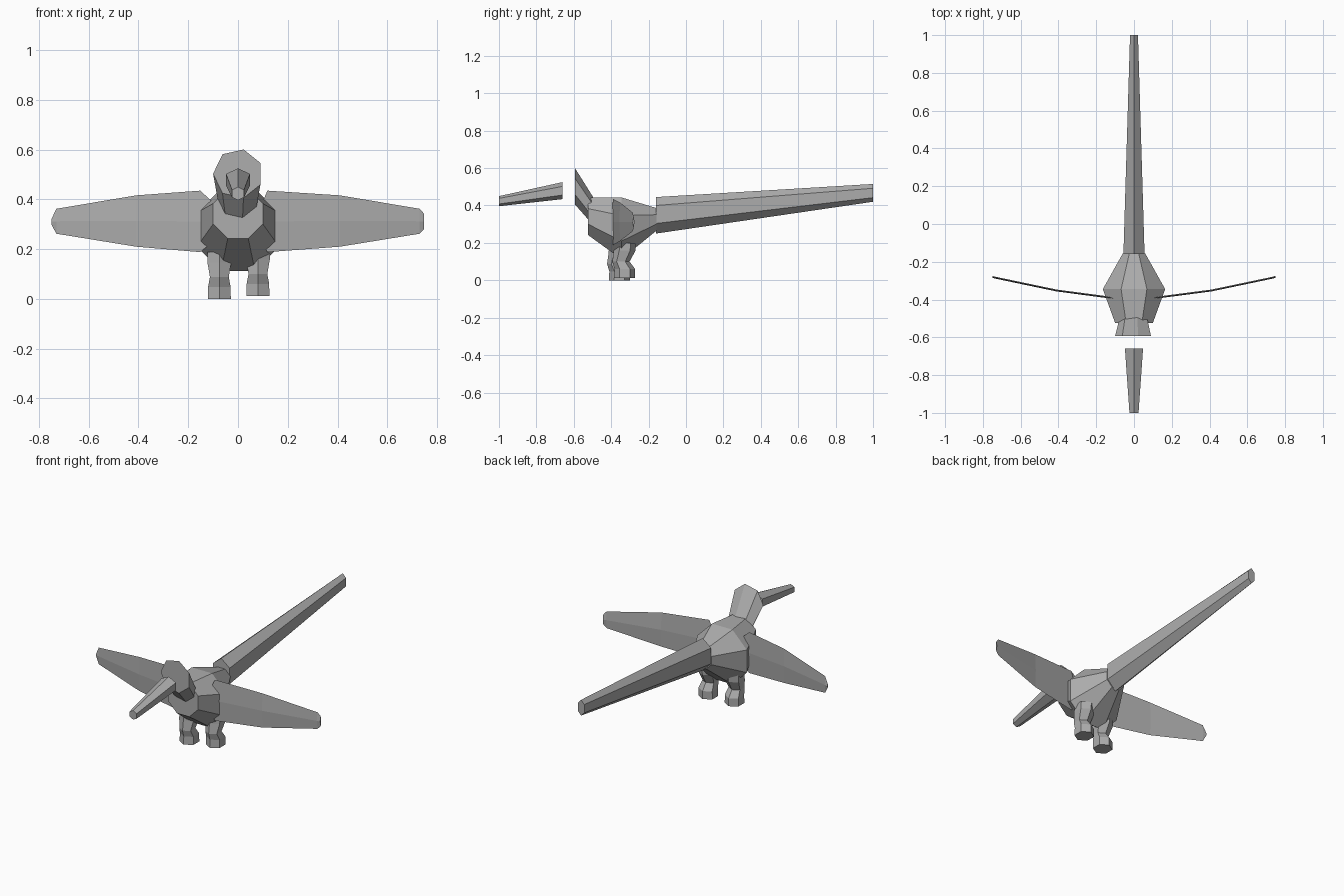
import bpy
import bmesh
from math import sin, cos, pi, radians

if "Cube" in bpy.data.objects:
    bpy.data.objects.remove(bpy.data.objects["Cube"], do_unlink=True)

GREY = (0.42, 0.42, 0.42, 1)
grey = bpy.data.materials.new("plain grey")
grey.use_nodes = True
grey.diffuse_color = GREY
grey.node_tree.nodes["Principled BSDF"].inputs["Base Color"].default_value = GREY


def loft(name, rings):
    """Skin a list of equal-length point rings and cap both ends."""
    bm = bmesh.new()
    loops = [[bm.verts.new(p) for p in ring] for ring in rings]
    for a, b in zip(loops, loops[1:]):
        for i in range(len(a)):
            j = (i + 1) % len(a)
            bm.faces.new((a[i], a[j], b[j], b[i]))
    bm.faces.new(loops[0])
    bm.faces.new(loops[-1])
    bmesh.ops.recalc_face_normals(bm, faces=bm.faces)
    mesh = bpy.data.meshes.new(name)
    bm.to_mesh(mesh)
    bm.free()
    mesh.materials.append(grey)
    obj = bpy.data.objects.new(name, mesh)
    bpy.context.collection.objects.link(obj)
    return obj


def circle(n, radius, start=0):
    """Regular polygon as (u, v) pairs, start angle in degrees."""
    angles = [radians(start) + 2 * pi * i / n for i in range(n)]
    return [(radius * cos(a), radius * sin(a)) for a in angles]


def upright_ring(y, z, n, radius, start):
    return [(u, y, z + v) for u, v in circle(n, radius, start)]


def spar_ring(y, half_width, top, upper, lower, bottom):
    """Six-sided section with a ridge along the top and bottom."""
    w = half_width
    return [(0, y, top), (w, y, upper), (w, y, lower),
            (0, y, bottom), (-w, y, lower), (-w, y, upper)]


# Body: three octagons, widest at the middle
flat = 1 / cos(pi / 8)
loft("body", [upright_ring(y, z, 8, r * flat, 22.5) for y, z, r in
              ((-0.524, 0.342, 0.1), (-0.345, 0.278, 0.165), (-0.157, 0.326, 0.06))])

# Head and neck: a seven-sided funnel opening forward
loft("head", [upright_ring(-0.594, 0.503, 7, 0.1, 77),
              upright_ring(-0.47, 0.334, 7, 0.07, 77)])

# Beak and tail: tapered ridged spars
loft("beak", [spar_ring(-1, 0.024, 0.45, 0.438, 0.408, 0.396),
              spar_ring(-0.66, 0.048, 0.525, 0.502, 0.456, 0.434)])
loft("tail", [spar_ring(-0.16, 0.056, 0.445, 0.4, 0.304, 0.25),
              spar_ring(1, 0.021, 0.515, 0.492, 0.442, 0.42)])

# Legs: hexagons pinched at the knee, right foot a little ahead and lower
LEG = ((0.2, -0.325, 0.058), (0.158, -0.328, 0.058), (0.1, -0.348, 0.046),
       (0.06, -0.327, 0.055), (0.012, -0.328, 0.056))
for side, x, dy, dz in (("left", 0.08, 0, 0), ("right", -0.075, -0.028, -0.012)):
    loft(side + "_leg", [[(x + 0.95 * u, y + dy + v, z + dz)
                          for u, v in circle(6, r, 90)] for z, y, r in LEG])


def wing(name, sign, stations):
    """Thin swept blade from (x, top, bottom, y) stations."""
    rings = []
    for x, top, bottom, y in stations:
        mid, t = (top + bottom) / 2, 0.005
        rings.append([(sign * x, y, top), (sign * x, y - t, mid),
                      (sign * x, y, bottom), (sign * x, y + t, mid)])
    loft(name, rings)


# Wings
MID = [(0.41, 0.416, 0.21, -0.352), (0.73, 0.362, 0.262, -0.285)]
wing("left_wing", 1, [(0.095, 0.38, 0.23, -0.395), (0.118, 0.435, 0.188, -0.39)]
     + MID + [(0.748, 0.342, 0.28, -0.28)])
wing("right_wing", -1, [(0.1, 0.388, 0.23, -0.395), (0.152, 0.435, 0.188, -0.386)]
     + MID + [(0.75, 0.32, 0.3, -0.28)])
